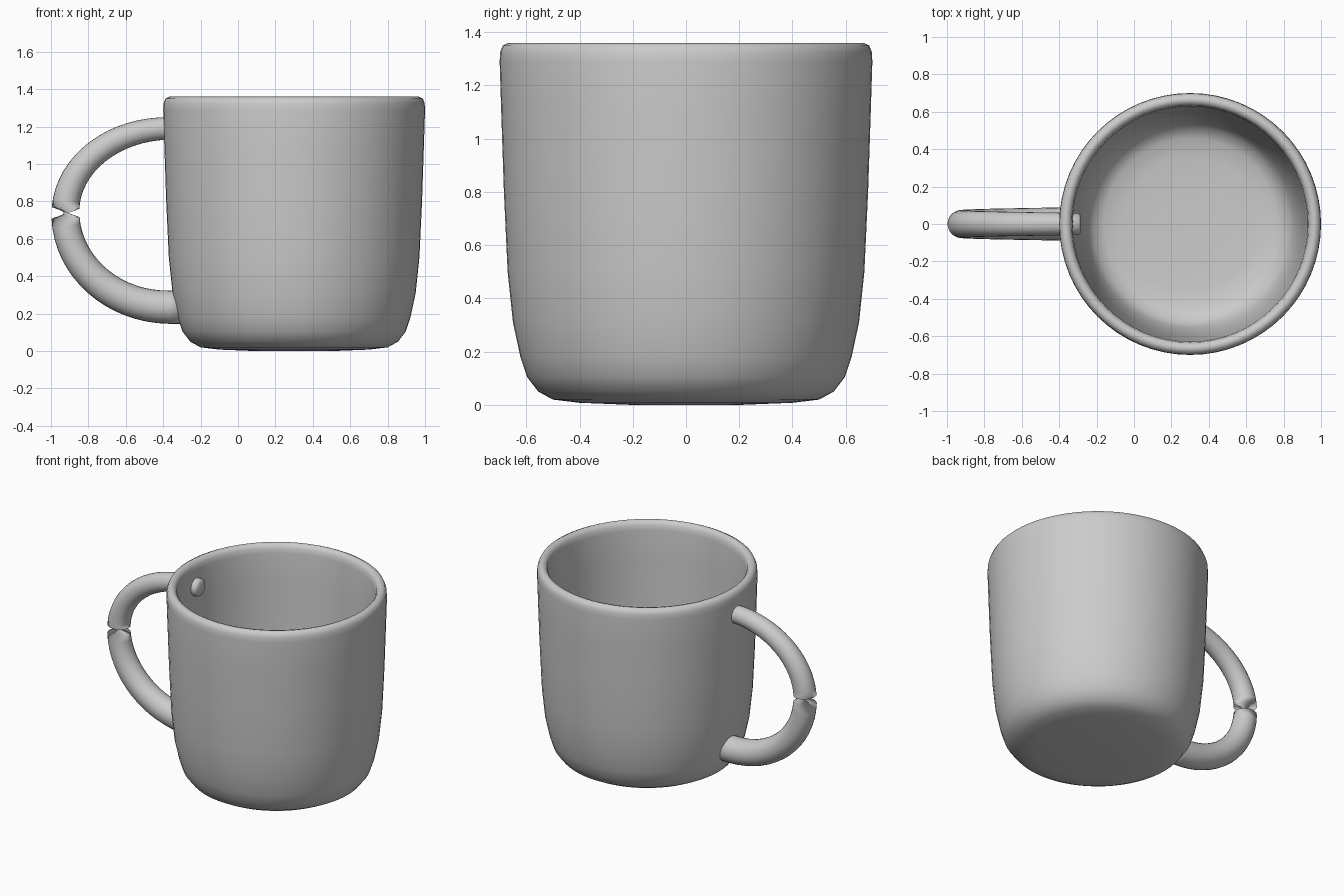
import bpy, bmesh, math
from mathutils import Vector

if "Cube" in bpy.data.objects:
    bpy.data.objects.remove(bpy.data.objects["Cube"])


def make_object(name, bm):
    bmesh.ops.recalc_face_normals(bm, faces=bm.faces)
    for f in bm.faces:
        f.smooth = True
    mesh = bpy.data.meshes.new(name)
    bm.to_mesh(mesh)
    bm.free()
    obj = bpy.data.objects.new(name, mesh)
    bpy.context.collection.objects.link(obj)
    return obj


def bridge(bm, a, b):
    n = len(a)
    for i in range(n):
        bm.faces.new((a[i], a[(i + 1) % n], b[(i + 1) % n], b[i]))


# Cup: outer wall, rounded rim, inner wall and floor turned around the axis
profile = [(0.20, 0.0), (0.40, 0.008), (0.50, 0.02), (0.555, 0.05), (0.597, 0.105),
           (0.622, 0.18), (0.65, 0.31), (0.67, 0.50), (0.684, 0.80), (0.694, 1.10),
           (0.70, 1.29), (0.698, 1.325), (0.688, 1.35), (0.668, 1.36), (0.648, 1.355),
           (0.634, 1.335), (0.629, 1.30), (0.624, 1.10), (0.614, 0.80), (0.60, 0.50),
           (0.58, 0.31), (0.553, 0.19), (0.52, 0.12), (0.46, 0.09), (0.36, 0.078), (0.2, 0.072)]
SEG = 64
bm = bmesh.new()
rings = []
for r, z in profile:
    rings.append([bm.verts.new((0.3 + r * math.cos(2 * math.pi * i / SEG),
                                r * math.sin(2 * math.pi * i / SEG), z)) for i in range(SEG)])
for a, b in zip(rings, rings[1:]):
    bridge(bm, a, b)
bm.faces.new(rings[0])
bm.faces.new(rings[-1])
make_object("cup", bm)

# Handle: tapering tube on two quarter ellipses, pinched by a half twist midway
CX, CZ, RX = -0.37, 0.74, 0.553
STEPS, SIDES = 16, 24
GAP = 0.055
path = [(Vector((-0.285, 0, 1.19)), Vector((-1, 0, 0)), 0.045, 0),
        (Vector((-0.297, 0, 1.19)), Vector((-1, 0, 0)), 0.059, 0)]


def quarter(t, rz, radius, twist):
    p = Vector((CX - RX * math.sin(t), 0, CZ + rz * math.cos(t)))
    d = Vector((-RX * math.cos(t), 0, -rz * math.sin(t))).normalized()
    return p, d, radius, twist


half = math.pi / 2
for i in range(STEPS + 1):
    f = i / STEPS
    path.append(quarter(f * (half - GAP), 0.45, 0.06 + 0.014 * f, 0))
for i in range(STEPS + 1):
    f = i / STEPS
    path.append(quarter(half + GAP + f * (half - GAP), 0.505, 0.075 + 0.014 * f, math.pi))
path.append((Vector((-0.29, 0, 0.235)), Vector((1, 0, 0)), 0.09, math.pi))

bm = bmesh.new()
rings = []
side = Vector((0, 1, 0))
for p, d, radius, twist in path:
    n = d.cross(side)
    rings.append([bm.verts.new(p + radius * (math.cos(a) * n + math.sin(a) * side))
                  for a in (2 * math.pi * k / SIDES + twist for k in range(SIDES))])
for a, b in zip(rings, rings[1:]):
    bridge(bm, a, b)
bm.faces.new(rings[0])
bm.faces.new(rings[-1])
make_object("handle", bm)
